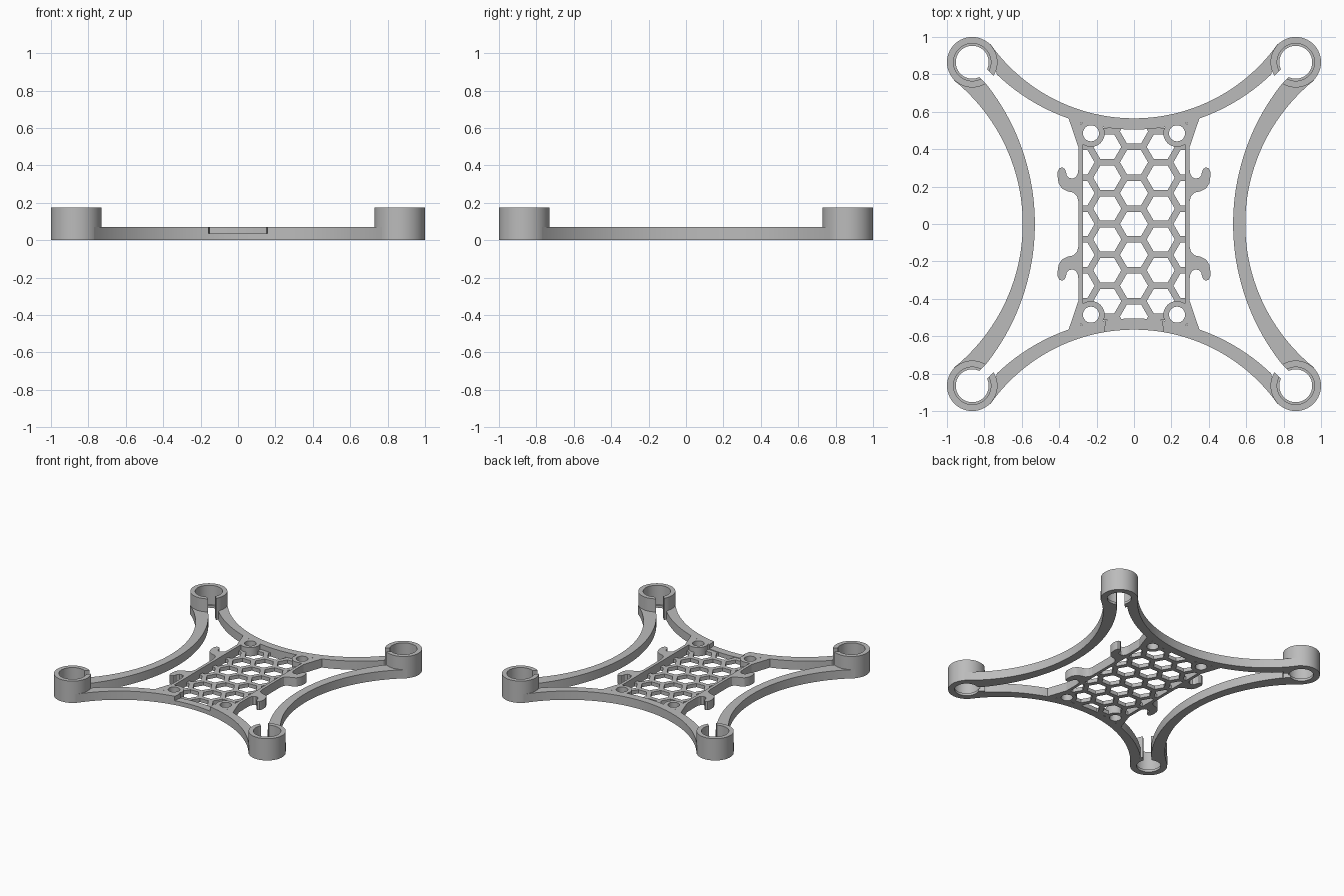
import bpy, bmesh
from math import sin, cos, asin, pi, sqrt, radians

if "Cube" in bpy.data.objects:
    bpy.data.objects.remove(bpy.data.objects["Cube"])

# One plain grey for the whole frame
GREY = (0.5, 0.5, 0.5, 1)
grey = bpy.data.materials.new("plain_grey")
grey.use_nodes = True
grey.diffuse_color = GREY
grey.node_tree.nodes["Principled BSDF"].inputs["Base Color"].default_value = GREY

ARM_H, RING_H, MESH_H, NOTCH_H = 0.07, 0.175, 0.03, 0.035
MOTOR = 0.865                  # motor ring centre offset
BOSS_X, BOSS_Y = 0.23, 0.485   # mounting boss centres
SIGNS = [(sx, sy) for sx in (-1, 1) for sy in (-1, 1)]
SIDE = {-1: "right", 1: "left"}
END = {-1: "front", 1: "back"}


def solid(name, polygons, z0, z1):
    """Extrude flat polygons that share edges into one solid."""
    bm = bmesh.new()
    for poly in polygons:
        bm.faces.new([bm.verts.new((x, y, z0)) for x, y in poly])
    bmesh.ops.remove_doubles(bm, verts=bm.verts, dist=1e-5)
    new = bmesh.ops.extrude_face_region(bm, geom=bm.faces[:], use_keep_orig=True)["geom"]
    for v in new:
        if isinstance(v, bmesh.types.BMVert):
            v.co.z = z1
    bmesh.ops.recalc_face_normals(bm, faces=bm.faces)
    mesh = bpy.data.meshes.new(name)
    bm.to_mesh(mesh)
    bm.free()
    mesh.materials.append(grey)
    mesh.shade_smooth()
    mesh.set_sharp_from_angle(angle=radians(30))
    ob = bpy.data.objects.new(name, mesh)
    bpy.context.collection.objects.link(ob)
    return ob


def strip(a, b):
    """Quads between two point rows."""
    return [[a[i], a[i + 1], b[i + 1], b[i]] for i in range(len(a) - 1)]


def circle(cx, cy, r, n, start=0, end=2 * pi):
    return [(cx + r * cos(start + (end - start) * i / n),
             cy + r * sin(start + (end - start) * i / n)) for i in range(n + 1)]


def cut(target, cutter):
    """Subtract a cutter and drop it."""
    cutter.hide_render = True
    mod = target.modifiers.new("cut", "BOOLEAN")
    mod.operation, mod.solver, mod.object = "DIFFERENCE", "EXACT", cutter
    bpy.context.view_layer.objects.active = target
    bpy.ops.object.modifier_apply(modifier=mod.name)
    bpy.data.objects.remove(cutter)


# Slotted motor rings with a thin inner lip at the bottom
def slotted(cx, cy, sx, sy, r_in, r_out):
    rows = []
    for r in (r_in, r_out):
        gap = asin(0.03 / r)
        pts = circle(0, 0, r, 56, pi * 1.25 + gap, pi * 3.25 - gap)
        rows.append([(cx + sx * x, cy + sy * y) for x, y in pts])
    return strip(*rows)


for sx, sy in SIGNS:
    tag = f"{END[sy]}_{SIDE[sx]}"
    place = (sx * MOTOR, sy * MOTOR, sx, sy)
    solid(f"motor_ring_{tag}", slotted(*place, 0.1, 0.135), 0, RING_H)
    solid(f"ring_lip_{tag}", slotted(*place, 0.088, 0.105), 0, 0.02)


# Curved arms, bounded by two arcs that spread towards the rings
def arc_row(half, mid, radius, u0, u1, n):
    row = []
    for i in range(n + 1):
        t = half * (u0 + (u1 - u0) * i / n)
        row.append((t, mid + radius - sqrt(radius ** 2 - t * t)))
    return row


def arm(outer, inner, u0, u1, sign, swap):
    n = max(8, int(28 * (u1 - u0)))
    rows = [[(sign * d, t) if swap else (t, sign * d)
             for t, d in arc_row(*edge, u0, u1, n)] for edge in (outer, inner)]
    return strip(*rows)


CROSS = ((0.77, 0.565, 0.941), (0.733, 0.505, 1.06))
FLANK = ((0.77, 0.595, 0.986), (0.745, 0.53, 1.207))
NOTCH = 0.205
solid("back_arm", arm(*CROSS, -1, 1, 1, False), 0, ARM_H)
solid("front_arm_right", arm(*CROSS, -1, -NOTCH, -1, False), 0, ARM_H)
solid("front_arm_notch", arm(*CROSS, -NOTCH, NOTCH, -1, False), 0, NOTCH_H)
solid("front_arm_left", arm(*CROSS, NOTCH, 1, -1, False), 0, ARM_H)
for s in (-1, 1):
    solid(f"side_arm_{SIDE[s]}", arm(*FLANK, -1, 1, s, True), 0, ARM_H)


# Honeycomb floor
def box(x0, x1, y0, y1):
    return [(x0, y0), (x1, y0), (x1, y1), (x0, y1)]


floor = solid("honeycomb_floor", [box(-0.28, 0.28, -0.525, 0.525)], 0, MESH_H)
PITCH = 0.165
cells = []
for col in range(-2, 3):
    for row in range(-4, 5):
        cy = (row + 0.5 * (col % 2)) * PITCH
        cells.append(circle(col * PITCH * sqrt(3) / 2, cy, 0.075, 6)[:-1])
cut(floor, solid("cell_cutter", cells, -0.1, 0.1))
holes = [circle(sx * BOSS_X, sy * BOSS_Y, 0.043, 32)[:-1] for sx, sy in SIGNS]
cut(floor, solid("hole_cutter", holes, -0.1, 0.1))
floor.data.shade_flat()

# Side rails
for s in (-1, 1):
    solid(f"side_rail_{SIDE[s]}", [box(s * 0.273, s * 0.297, -0.5, 0.5)], 0, ARM_H)

# Mounting bosses, corner gussets and strap hooks
GUSSET = [(0.355, 0.58), (0.297, 0.41), (0.285, 0.41), (0.285, 0.55)]
HOOK = [(0.285, 0.12), (0.297, 0.12), (0.305, 0.15), (0.325, 0.168), (0.355, 0.175),
        (0.385, 0.19), (0.403, 0.218), (0.408, 0.25), (0.408, 0.28), (0.4, 0.297),
        (0.385, 0.303), (0.37, 0.295), (0.363, 0.277), (0.36, 0.26), (0.348, 0.247),
        (0.328, 0.243), (0.31, 0.252), (0.3, 0.27), (0.297, 0.3), (0.285, 0.3)]
for sx, sy in SIGNS:
    tag = f"{END[sy]}_{SIDE[sx]}"
    rows = [circle(sx * BOSS_X, sy * BOSS_Y, r, 32) for r in (0.043, 0.073)]
    solid(f"mounting_boss_{tag}", strip(*rows), 0, ARM_H)
    for part, shape in (("gusset", GUSSET), ("strap_hook", HOOK)):
        solid(f"{part}_{tag}", [[(sx * x, sy * y) for x, y in shape]], 0, ARM_H)
